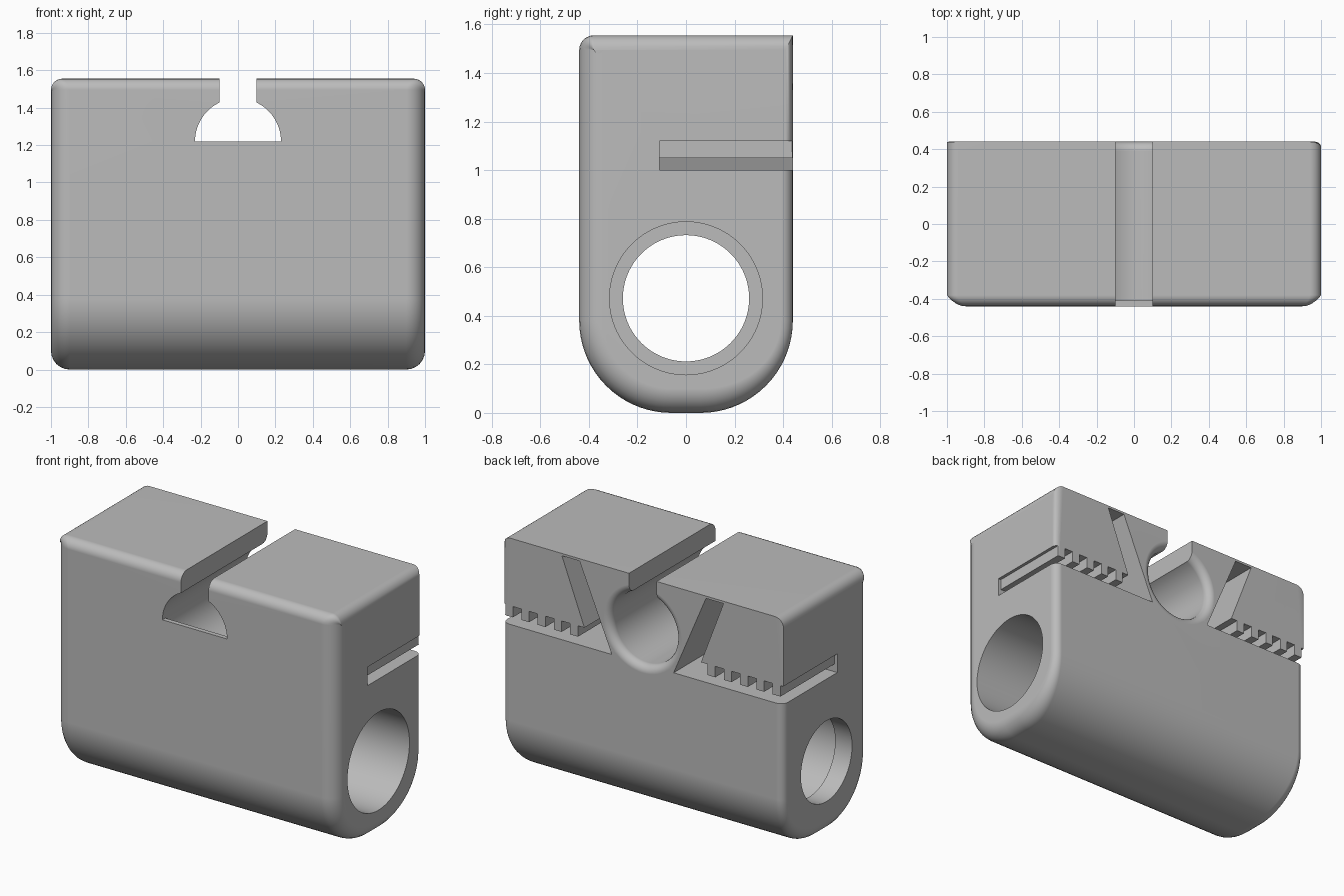
import bpy, bmesh
from math import sin, cos, pi, radians

cube = bpy.data.objects.get("Cube")
if cube:
    bpy.data.objects.remove(cube, do_unlink=True)

grey = bpy.data.materials.new("plain_grey")
grey.use_nodes = True
colour = (0.5, 0.5, 0.5, 1)
grey.diffuse_color = colour
grey.node_tree.nodes["Principled BSDF"].inputs["Base Color"].default_value = colour


def loft(name, rings):
    """Skin closed rings of equal length and cap both ends."""
    bm = bmesh.new()
    loops = [[bm.verts.new(p) for p in ring] for ring in rings]
    n = len(loops[0])
    for a, b in zip(loops, loops[1:]):
        for i in range(n):
            j = (i + 1) % n
            bm.faces.new((a[i], a[j], b[j], b[i]))
    bm.faces.new(loops[0][::-1])
    bm.faces.new(loops[-1])
    bmesh.ops.recalc_face_normals(bm, faces=bm.faces)
    if bm.calc_volume(signed=True) < 0:
        bmesh.ops.reverse_faces(bm, faces=bm.faces)
    mesh = bpy.data.meshes.new(name)
    bm.to_mesh(mesh)
    bm.free()
    mesh.materials.append(grey)
    obj = bpy.data.objects.new(name, mesh)
    bpy.context.collection.objects.link(obj)
    return obj


def prism_y(name, outline, y0, y1):
    return loft(name, [[(x, y, z) for x, z in outline] for y in (y0, y1)])


def circle(radius, segments=64):
    return [(radius * cos(2 * pi * i / segments), radius * sin(2 * pi * i / segments))
            for i in range(segments)]


# Body side profile: (y, z, normal y, normal z, end fillet radius)
def side_profile(upper_back):
    pts = []

    def arc(cy, cz, r, start, ry, rz, steps):
        for i in range(steps + 1):
            t = radians(start + 90 * i / steps)
            c, s = cos(t), sin(t)
            pts.append((cy + r * c, cz + r * s, c, s, ry * c * c + rz * s * s))

    arc(-0.38, 1.495, 0.06, 90, 0.1, 0.06, 6)
    arc(-0.06, 0.38, 0.38, 180, 0.1, 0.1, 18)
    arc(0.06, 0.38, 0.38, 270, 0.05, 0.1, 18)
    pts.append((0.44, 1.01, 1, 0, 0.05))
    pts.append((0.44, 1.04, 1, 0, upper_back))
    pts.append((0.44, 1.555, upper_back / 0.06, 1, 0.06))
    return pts


def end_ring(side, upper_back, angle):
    ring = []
    for y, z, ny, nz, r in side_profile(upper_back):
        inset = r * (1 - cos(angle))
        ring.append((side * (1 - r * (1 - sin(angle))), y - ny * inset, z - nz * inset))
    return ring


# Body, with rounded ends running from the right tip to the left tip
steps = [i * pi / 12 for i in range(7)]
body = loft("body", [end_ring(-1, 0.004, a) for a in reversed(steps)]
            + [end_ring(1, 0.03, a) for a in steps])

cutters = []

# Lengthwise hole, narrower at the right end
for name, r, x0, x1 in (("narrow_bore", 0.26, -1.1, -0.5), ("wide_bore", 0.315, -0.88, 1.1)):
    cutters.append(loft(name, [[(x, y, z + 0.472) for y, z in circle(r, 96)] for x in (x0, x1)]))

# Cross hole with a rounded rim at the back
stations = [(-0.41, 0.23)]
stations += [(0.39 + 0.05 * sin(a), 0.28 - 0.05 * cos(a)) for a in steps]
stations.append((0.5, 0.28))
cutters.append(loft("cross_bore", [[(x, y, z + 1.22) for x, z in circle(r)]
                                   for y, r in stations]))

# Half-round window in the thin front wall, and the open slot above
half = [(x, z + 1.22) for x, z in circle(0.2299)[:33]]
cutters.append(prism_y("front_window", half, -0.6, -0.3))
cutters.append(prism_y("top_slot", [(-0.098, 1.3), (0.098, 1.3), (0.098, 1.7), (-0.098, 1.7)],
                       -0.6, 0.6))

# Slanted groove joined to a toothed horizontal gap, on each side
comb = [(0.45, 1.54), (0.22, 1.0), (1.1, 1.0), (1.1, 1.12)]
for i in range(5):
    outer = 0.98 - 0.116 * i
    inner = outer - 0.055
    comb += [(outer, 1.12), (outer, 1.05), (inner, 1.05), (inner, 1.12)]
comb += [(0.415, 1.12), (0.575, 1.54)]
for label, side in (("left", 1), ("right", -1)):
    cutters.append(prism_y(label + "_toothed_gap", [(side * x, z) for x, z in comb], -0.11, 0.6))

# Cut everything out of the body
bpy.context.view_layer.update()
bpy.context.view_layer.objects.active = body
body.select_set(True)
for cutter in cutters:
    cutter.hide_render = True
    mod = body.modifiers.new(cutter.name, "BOOLEAN")
    mod.operation = "DIFFERENCE"
    mod.solver = "EXACT"
    mod.object = cutter
    bpy.ops.object.modifier_apply(modifier=mod.name)
    bpy.data.objects.remove(cutter, do_unlink=True)

bpy.ops.object.shade_smooth_by_angle(angle=radians(28))
weighted = body.modifiers.new("weighted_normals", "WEIGHTED_NORMAL")
weighted.keep_sharp = True
